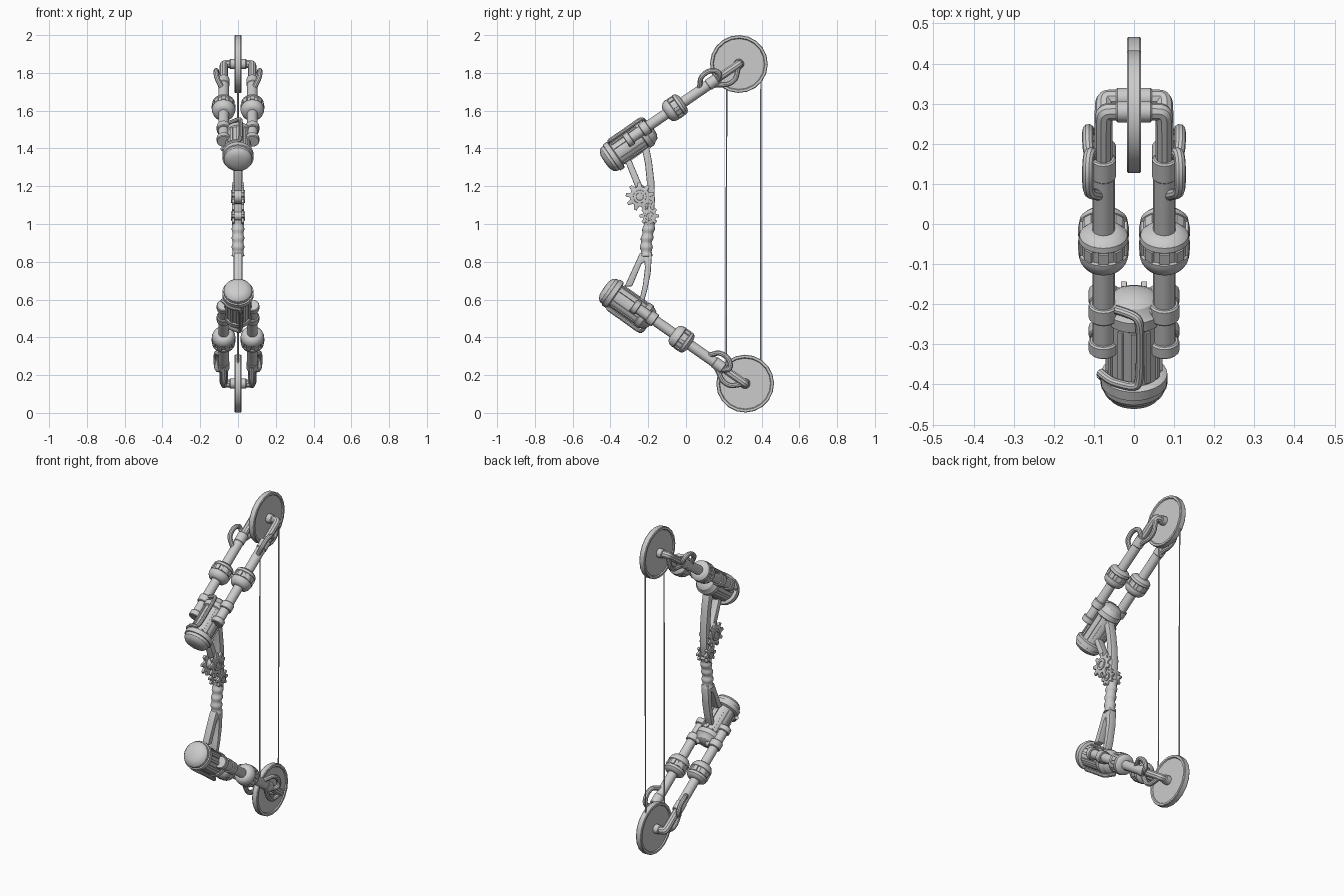
import bpy, bmesh, math
from mathutils import Matrix, Vector

if "Cube" in bpy.data.objects:
    bpy.data.objects.remove(bpy.data.objects["Cube"])

T, R = Matrix.Translation, Matrix.Rotation
I = Matrix.Identity(4)
TURN_X = R(-math.pi / 2, 4, 'Z')      # turns the lathe axis from y to x


def finish(bm, name, M=I):
    bmesh.ops.remove_doubles(bm, verts=bm.verts, dist=1e-5)
    bmesh.ops.recalc_face_normals(bm, faces=bm.faces)
    bm.transform(M)
    me = bpy.data.meshes.new(name)
    bm.to_mesh(me)
    bm.free()
    ob = bpy.data.objects.new(name, me)
    bpy.context.collection.objects.link(ob)
    return ob


def lathe(name, profile, M=I, seg=24):
    """Spin (radius, position) pairs around local y."""
    bm = bmesh.new()
    rings = [[bm.verts.new((r * math.cos(2 * math.pi * i / seg), u, r * math.sin(2 * math.pi * i / seg)))
              for i in range(seg)] for r, u in profile]
    for a, b in zip(rings, rings[1:]):
        for i in range(seg):
            j = (i + 1) % seg
            bm.faces.new((a[i], a[j], b[j], b[i]))
    return finish(bm, name, M)


def rod(name, r, u0, u1, M=I, seg=16, ch=0.004):
    return lathe(name, [(0, u0), (r - ch, u0), (r, u0 + ch), (r, u1 - ch), (r - ch, u1), (0, u1)], M, seg)


def hose(name, pts, r, M=I, seg=5):
    """Round tube along a smooth path."""
    cu = bpy.data.curves.new(name, 'CURVE')
    cu.dimensions = '3D'
    cu.bevel_depth, cu.bevel_resolution, cu.use_fill_caps = r, 3, True
    sp = cu.splines.new('NURBS')
    sp.points.add(len(pts) - 1)
    for p, co in zip(sp.points, pts):
        p.co = (*(M @ Vector(co)), 1)
    sp.order_u, sp.use_endpoint_u, sp.resolution_u = 3, True, seg
    ob = bpy.data.objects.new(name, cu)
    bpy.context.collection.objects.link(ob)
    return ob


def plate(name, pts, x0, x1, bevel=0.006):
    """Extrude a (y, z) outline across x."""
    bm = bmesh.new()
    f = bm.faces.new([bm.verts.new((x0, y, z)) for y, z in pts])
    ext = bmesh.ops.extrude_face_region(bm, geom=[f])['geom']
    bmesh.ops.translate(bm, vec=(x1 - x0, 0, 0), verts=[v for v in ext if isinstance(v, bmesh.types.BMVert)])
    ob = finish(bm, name)
    if bevel:
        m = ob.modifiers.new('soft_edges', 'BEVEL')
        m.width, m.segments = bevel, 2
    return ob


def ribs(name, n, r, u0, u1, w, h, M):
    """Raised blocks spaced around local y."""
    bm = bmesh.new()
    for i in range(n):
        m = R(2 * math.pi * i / n, 4, 'Y') @ T((0, (u0 + u1) / 2, r)) @ Matrix.Diagonal((w, u1 - u0, h, 1))
        bmesh.ops.create_cube(bm, size=1, matrix=m)
    return finish(bm, name, M)


def limb(tag, axle_y, axle_z, angle, can_u, can_v, hose_side):
    M = T((0, axle_y, axle_z)) @ R(math.radians(angle), 4, 'X')
    # pulley wheel with raised rim
    lathe(tag + '_wheel', [(0, -.012), (.134, -.012), (.138, -.018), (.15, -.018), (.153, -.014),
                           (.153, .014), (.15, .018), (.138, .018), (.134, .012), (0, .012)],
          M @ TURN_X, 20)
    rod(tag + '_axle_sleeve', .027, -.045, .045, M @ TURN_X)
    # canister with cap, bands and dome
    C = M @ T((0, can_u, can_v))
    lathe(tag + '_canister', [(0, -.012), (.04, -.01), (.064, 0), (.075, .014), (.076, .03), (.083, .032),
                              (.083, .058), (.075, .062), (.066, .064), (.066, .225), (.073, .23),
                              (.073, .258), (.066, .265), (.055, .288), (.035, .3), (0, .303)], C, 28)
    ribs(tag + '_canister_ribs', 12, .065, .07, .222, .014, .012, C)
    s = hose_side
    hose(tag + '_canister_hose', [(-.085, .075, .02 * s), (-.06, .07, .05 * s), (-.04, .075, .07 * s),
                                  (.0, .07, .08 * s), (.015, .085, .08 * s), (.015, .2, .08 * s),
                                  (.015, .27, .082 * s), (.0, .285, .074 * s), (-.045, .285, .05 * s)], .011, C)
    for s in (-1, 1):
        n = tag + ('_left' if s < 0 else '_right')
        A = M @ T((.076 * s, 0, 0))
        # arm tube bending in to the axle
        rod(n + '_arm_tube', .028, -.72, -.15, A)
        rod(n + '_arm_sleeve', .031, -.2, -.14, A)
        hose(n + '_arm_end', [(.076 * s, -.16, 0), (.076 * s, -.07, 0), (.076 * s, -.03, 0),
                              (.074 * s, 0, 0), (.05 * s, 0, 0), (0, 0, 0)], .022, M)
        # clamp rings and brackets to the canister
        for u0, u1 in ((-.725, -.69), (-.625, -.58)):
            rod(n + '_clamp', .037, u0, u1, A)
        rod(n + '_bracket', .02, -.02, .06, M @ T((.076 * s, -.6, 0)) @ R(math.pi / 2 * s, 4, 'Z'), 12)
        # barrel coupling
        lathe(n + '_barrel', [(0, -.056), (.034, -.056), (.048, -.05), (.058, -.036), (.062, -.022), (.062, -.012),
                              (.057, -.008), (.057, .022), (.062, .026), (.06, .04), (.05, .05),
                              (.034, .056), (0, .056)], A @ T((0, -.412, 0)), 24)
        ribs(n + '_barrel_blocks', 9, .057, -.008, .022, .024, .01, A @ T((0, -.412, 0)))
        # looping hoses
        hose(n + '_upper_hose', [(.08 * s, -.25, .005), (.1 * s, -.225, .035), (.114 * s, -.205, .058),
                                 (.116 * s, -.15, .062), (.114 * s, -.11, .03), (.105 * s, -.12, 0),
                                 (.08 * s, -.15, -.01)], .014, M)
        hose(n + '_lower_hose', [(.076 * s, -.19, -.01), (.074 * s, -.15, -.03), (.073 * s, -.11, -.058),
                                 (.074 * s, -.06, -.058), (.075 * s, -.03, -.03), (.072 * s, 0, 0)], .014, M)


limb('upper', .28, 1.847, 34.4, -.868, -.028, 1)
limb('lower', .313, .155, -35, -.892, -.012, -1)

# bowstrings
for name, y0, y1 in (('inner_string', .213, .215), ('outer_string', .395, .397)):
    hose(name, [(0, y0, .2), (0, (y0 + y1) / 2, 1), (0, y1, 1.8)], .004, seg=2)

# forked riser above and below the grip
W = .024
plate('upper_riser_outer', [(-.2, 1.43), (-.18, 1.33), (-.167, 1.22), (-.165, 1.12), (-.172, 1.03), (-.205, 1.03),
                            (-.21, 1.12), (-.207, 1.22), (-.217, 1.32), (-.24, 1.43)], -W, W)
plate('upper_riser_inner', [(-.325, 1.34), (-.29, 1.34), (-.235, 1.21), (-.2, 1.18), (-.2, 1.1),
                            (-.235, 1.12), (-.27, 1.2)], -W + .002, W - .002)
plate('lower_riser_outer', [(-.18, .85), (-.187, .74), (-.205, .65), (-.225, .58), (-.25, .58),
                            (-.228, .68), (-.217, .77), (-.225, .85)], -W, W)
plate('lower_riser_inner', [(-.325, .67), (-.285, .67), (-.235, .79), (-.2, .81), (-.2, .85),
                            (-.245, .845), (-.265, .8)], -W + .002, W - .002)

# ridged grip, oval in section
rings = []
for i in range(25):
    t = i / 24
    rings.append((1 + .1 * math.cos(t * 8 * math.pi), .83 + .19 * t))
grip_profile = [(0, .825)] + [(.031 * r, z) for r, z in rings] + [(0, 1.025)]
grip = lathe('grip', grip_profile, T((0, -.21, 0)) @ R(math.pi / 2, 4, 'X'), 16)
for v in grip.data.vertices:
    v.co.y += .02 * max(0, (v.co.z - .9) / .12)


# gears on both faces of the riser, with hubs
def gear(name, y, z, r, teeth, turn):
    pts = []
    for i in range(teeth):
        for k, rr in ((-.36, .7), (-.16, 1), (.16, 1), (.36, .7)):
            a = 2 * math.pi * (i + k) / teeth + turn
            pts.append((y + r * rr * math.cos(a), z + r * rr * math.sin(a)))
    for s in (-1, 1):
        plate(name, pts, s * .018, s * .033, .002)
    H = T((0, y, z)) @ TURN_X
    lathe(name + '_hub', [(0, -.031), (r * .25, -.031), (r * .27, -.038), (r * .45, -.038), (r * .47, -.03),
                          (r * .47, .03), (r * .45, .038), (r * .27, .038), (r * .25, .031), (0, .031)], H, 20)


gear('large_gear', -.245, 1.145, .075, 9, .2)
gear('small_gear', -.195, 1.043, .052, 8, 0)

# turn tubes into meshes and smooth everything but sharp edges
bpy.ops.object.select_all(action='SELECT')
bpy.context.view_layer.objects.active = grip
bpy.ops.object.convert(target='MESH')
bpy.ops.object.select_all(action='SELECT')
bpy.ops.object.shade_smooth_by_angle(angle=math.radians(32))
